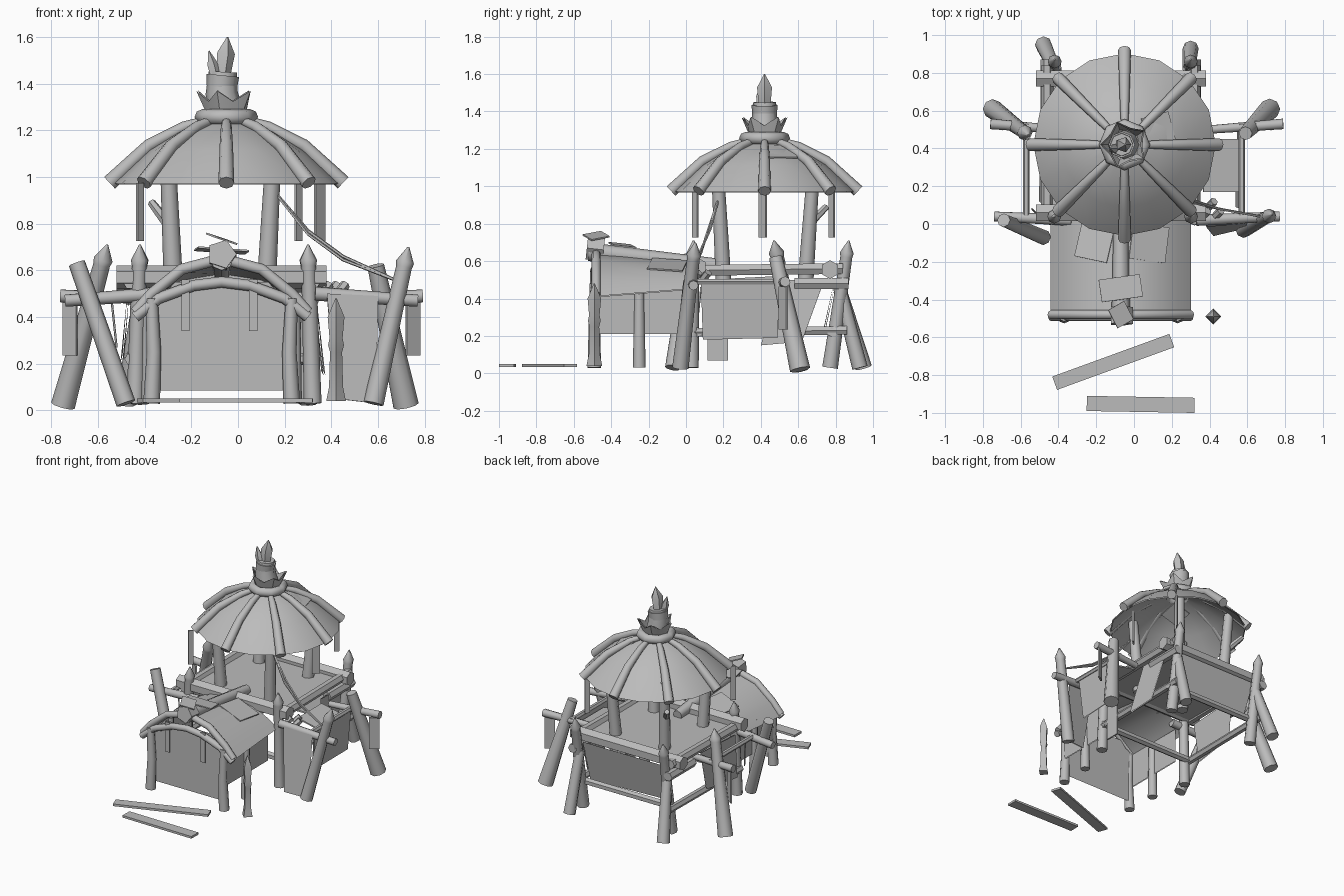
import bpy, bmesh, math
from mathutils import Vector, Matrix

if "Cube" in bpy.data.objects:
    bpy.data.objects.remove(bpy.data.objects["Cube"])

grey = bpy.data.materials.new("weathered_grey")
grey.use_nodes = True
tone = (0.5, 0.5, 0.5, 1)
grey.diffuse_color = tone
grey.node_tree.nodes["Principled BSDF"].inputs["Base Color"].default_value = tone


def finish(name, bm, smooth=False):
    bmesh.ops.recalc_face_normals(bm, faces=bm.faces)
    me = bpy.data.meshes.new(name)
    bm.to_mesh(me)
    bm.free()
    me.materials.append(grey)
    ob = bpy.data.objects.new(name, me)
    bpy.context.collection.objects.link(ob)
    if smooth:
        bpy.ops.object.select_all(action="DESELECT")
        ob.select_set(True)
        bpy.context.view_layer.objects.active = ob
        bpy.ops.object.shade_smooth_by_angle(angle=math.radians(50))
    return ob


def pole(name, pts, radii, sides=8, tip=0.0):
    """Tapered log through points, with an optional sharpened end."""
    pts = [Vector(p) for p in pts]
    if isinstance(radii, (int, float)):
        radii = [radii] * len(pts)
    elif len(radii) != len(pts):
        a, b = radii
        radii = [a + (b - a) * i / (len(pts) - 1) for i in range(len(pts))]
    radii = list(radii)
    if tip:
        d = (pts[-1] - pts[-2]).normalized()
        end, r = pts[-1], radii[-1]
        pts[-1] = end - d * tip
        pts += [end - d * tip * 0.75, end]
        radii += [r * 1.15, r * 0.12]
    bm = bmesh.new()
    rings = []
    for i, p in enumerate(pts):
        d = pts[min(i + 1, len(pts) - 1)] - pts[max(i - 1, 0)]
        q = Vector((0, 0, 1)).rotation_difference(d)
        rings.append([bm.verts.new(p + q @ Vector((math.cos(t), math.sin(t), 0)) * radii[i])
                      for t in (math.tau * k / sides for k in range(sides))])
    for a, b in zip(rings, rings[1:]):
        for k in range(sides):
            n = (k + 1) % sides
            bm.faces.new((a[k], a[n], b[n], b[k]))
    bm.faces.new(rings[0])
    bm.faces.new(rings[-1])
    return finish(name, bm, True)


def board(name, loc, size, rot=(0, 0, 0)):
    bm = bmesh.new()
    bmesh.ops.create_cube(bm, size=1)
    bmesh.ops.scale(bm, vec=size, verts=bm.verts)
    ob = finish(name, bm)
    ob.location = loc
    ob.rotation_euler = [math.radians(a) for a in rot]
    return ob


def sheet(name, rows, thick=0.008, closed=False):
    """Cloth or hide surface from rows of points."""
    bm = bmesh.new()
    grid = [[bm.verts.new(p) for p in row] for row in rows]
    n = len(grid[0])
    for a, b in zip(grid, grid[1:]):
        for k in range(n if closed else n - 1):
            bm.faces.new((a[k], a[(k + 1) % n], b[(k + 1) % n], b[k]))
    ob = finish(name, bm, True)
    mod = ob.modifiers.new("thickness", "SOLIDIFY")
    mod.thickness = thick
    mod.offset = 0
    mod.use_rim = False
    return ob


# Domed roof with eight ribs
CX, CY = -0.05, 0.42


def around(r, a, z):
    return (CX + r * math.cos(a), CY + r * math.sin(a), z)


dome = [(0.08, 1.23), (0.2, 1.19), (0.33, 1.11), (0.48, 0.97)]
sheet("dome_roof", [[around(r, math.tau * k / 16, z) for k in range(16)] for r, z in dome],
      closed=True)
rib = [(0.1, 1.24), (0.18, 1.215), (0.33, 1.135), (0.5, 0.975)]
for k in range(8):
    pole("roof_rib", [around(r, math.tau * k / 8, z) for r, z in rib], (0.018, 0.034))
board("roof_patch", (0.13, 0.5, 1.185), (0.16, 0.16, 0.008), (0, 24, 15))
board("roof_patch", (-0.13, 0.3, 1.185), (0.14, 0.14, 0.008), (20, -16, 0))

# Collar, crown and crystal finial
bm = bmesh.new()
bmesh.ops.create_circle(bm, radius=0.033, segments=8,
                        matrix=Matrix.Translation((0.103, 0, 0)) @ Matrix.Rotation(math.pi / 2, 4, "X"))
bmesh.ops.spin(bm, geom=bm.verts[:] + bm.edges[:], axis=(0, 0, 1), cent=(0, 0, 0),
               angle=math.tau, steps=8, use_duplicate=False)
bmesh.ops.remove_doubles(bm, verts=bm.verts, dist=0.001)
finish("roof_collar", bm, True).location = (CX, CY, 1.257)
sheet("crown", [[around(0.08, math.tau * k / 10, 1.27) for k in range(10)],
                [around(0.125 if k % 2 else 0.09, math.tau * k / 10, 1.37 if k % 2 else 1.325)
                 for k in range(10)]], closed=True)
pole("finial_base", [(CX, CY, 1.26), (CX - 0.02, CY, 1.36), (CX - 0.015, CY, 1.45)],
     (0.078, 0.06), 8)
pole("finial_band", [(CX - 0.02, CY, 1.385), (CX - 0.015, CY, 1.435)], (0.066, 0.07), 8)
pole("tall_crystal", [(-0.07, CY, 1.4), (-0.055, CY, 1.53), (-0.045, CY, 1.6)],
     (0.03, 0.042, 0.003), 5)
pole("small_crystal", [(-0.09, CY - 0.02, 1.4), (-0.11, CY - 0.02, 1.48), (-0.125, CY - 0.02, 1.54)],
     (0.022, 0.026, 0.003), 5)

# Columns and hanging slats below the roof
for x, dx in ((-0.275, -0.025), (0.12, 0.03)):
    for y, dy in ((0.2, -0.03), (0.64, 0.04)):
        pole("roof_column", [(x, y, 0.5), (x + dx, y + dy, 1.07)], (0.042, 0.034))
pole("column_twig", [(-0.3, 0.66, 0.8), (-0.37, 0.75, 0.89)], (0.024, 0.018), 6)
for x, y, w, t in ((-0.42, 0.05, 0.036, 45), (0.26, 0.78, 0.036, 45), (0.35, 0.41, 0.055, 45)):
    board("hanging_slat", (x, y, 0.85), (w, 0.012, 0.25), (0, 0, t))

# Platform floor and its beams
board("platform_floor", (-0.07, 0.42, 0.545), (0.78, 0.7, 0.025))
for y, z in ((0.06, 0.57), (0.77, 0.555)):
    pole("cross_beam", [(-0.52, y, z), (0.38, y, z)], 0.05, 6)
for x in (-0.46, 0.32):
    pole("side_beam", [(x, 0.02, 0.55), (x, 0.84, 0.56)], 0.033, 6)
    pole("corner_bracket", [(x, 0.58, 0.48), (x, 0.87, 0.48)], 0.034, 6)
    pole("low_side_rail", [(x, 0.02, 0.22), (x, 0.86, 0.23)], 0.026, 6)
for y in (0.06, 0.78):
    pole("low_cross_rail", [(-0.46, y, 0.22), (0.34, y, 0.22)], 0.026, 6)

# Sharpened stakes around the platform
for s in (1, -1):
    c = CX - 0.01
    pole("back_stake", [(c + s * 0.36, 0.77, 0.03), (c + s * 0.36, 0.87, 0.71)], (0.042, 0.032), tip=0.09)
    pole("front_stake", [(c + s * 0.38, 0.03, 0.03), (c + s * 0.36, 0.04, 0.71)], (0.038, 0.032), tip=0.09)
pole("back_right_brace", [(-0.48, 0.95, 0.03), (-0.42, 0.82, 0.46)], (0.045, 0.034))
pole("back_left_brace", [(0.3, 0.93, 0.03), (0.29, 0.82, 0.46)], (0.042, 0.034))
pole("left_front_stake", [(0.58, -0.03, 0.03), (0.73, 0.05, 0.7)], (0.044, 0.034), tip=0.09)
pole("left_back_stake", [(0.72, 0.61, 0.02), (0.59, 0.48, 0.62)], (0.055, 0.036))
pole("right_back_stake", [(-0.75, 0.61, 0.02), (-0.56, 0.47, 0.71)], (0.052, 0.036), tip=0.09)
pole("right_front_stake", [(-0.48, -0.07, 0.03), (-0.69, 0.02, 0.63)], (0.042, 0.036))

# Side rails with cloths and small boards
for s, out in ((1, 0.03), (-1, 0)):
    pole("back_side_rail", [(s * 0.4, 0.5, 0.48), (s * 0.76 + out, 0.53, 0.49)], (0.022, 0.028))
    pole("front_side_rail", [(s * 0.33, 0.02, 0.5), (s * 0.74 + out, 0.04, 0.47)], (0.03, 0.026))
    pole("outer_rail", [(s * 0.57, 0.03, 0.49), (s * 0.57, 0.53, 0.49)], 0.018, 6)
    board("rail_board", (s * 0.72 + out, 0.52, 0.35), (0.07, 0.012, 0.23), (0, 0, s * 35))
for k in range(3):
    pole("rope_knot", [(0.36 + k * 0.035, 0.04 + k % 2 * 0.05, 0.5),
                       (0.39 + k * 0.035, 0.07 + k % 2 * 0.05, 0.54)], 0.022, 6)
sheet("front_side_cloth", [[(0.38, -0.01, 0.5), (0.6, 0.01, 0.49)],
                           [(0.42, -0.06, 0.05), (0.59, -0.02, 0.03)]])
sheet("left_side_cloth", [[(0.57, 0.08, 0.48), (0.57, 0.5, 0.49)], [(0.54, 0.09, 0.18), (0.55, 0.49, 0.19)]])
board("sloped_hide", (0.46, 0.31, 0.47), (0.19, 0.28, 0.01), (0, 12, 0))
sheet("back_cloth", [[(-0.42, 0.8, 0.51), (0.28, 0.8, 0.51)], [(-0.38, 0.74, 0.24), (0.26, 0.74, 0.22)]])
sheet("right_side_cloth", [[(-0.47, 0.1, 0.5), (-0.47, 0.5, 0.52)], [(-0.5, 0.12, 0.2), (-0.49, 0.46, 0.24)]])
sheet("inner_cloth", [[(0.33, 0.5, 0.5), (0.33, 0.74, 0.5)], [(0.37, 0.4, 0.15), (0.36, 0.62, 0.17)]])
board("small_wall_board", (0.34, 0.17, 0.2), (0.012, 0.11, 0.26))
pole("loose_rope", [(-0.54, 0.08, 0.46), (-0.52, 0.06, 0.27)], 0.005, 5)
for d in (0, 0.015):
    pole("roof_rope", [(0.17, 0.17, 0.92), (0.3, 0.13 - d, 0.77 - d), (0.45, 0.08, 0.66 - d),
                       (0.67, 0.04, 0.56)], 0.007, 5)

# Arched porch
PX = -0.07
arc = [(-0.37, 0.41), (-0.3, 0.49), (-0.17, 0.595), (0, 0.64), (0.17, 0.595), (0.3, 0.49), (0.37, 0.41)]
sheet("porch_roof", [[(PX + x, y, z if y < -0.4 else 0.45 + (z - 0.41) * 0.6) for x, z in arc]
                     for y in (-0.47, 0.03)])
pole("outer_arch", [(PX + x, -0.48, z + 0.01) for x, z in arc], 0.024)
low = [(-0.37, 0.4), (-0.27, 0.48), (-0.12, 0.535), (0, 0.55), (0.12, 0.535), (0.27, 0.48), (0.37, 0.4)]
pole("inner_arch", [(PX + x, -0.49, z) for x, z in low], 0.024)
pole("ridge_pole", [(PX, -0.52, 0.65), (PX, 0.2, 0.575)], (0.05, 0.035))
pole("ridge_cap", [(PX, -0.53, 0.67), (PX, -0.44, 0.66)], 0.064, 5)
for s in (1, -1):
    pole("porch_post", [(PX + s * 0.3, -0.49, 0.03), (PX + s * 0.29, -0.49, 0.25),
                        (PX + s * 0.3, -0.49, 0.48)], (0.036, 0.026))
    pole("porch_side_post", [(PX + s * 0.31, -0.25, 0.03), (PX + s * 0.31, -0.25, 0.46)], (0.034, 0.026))
    sheet("porch_side_cloth", [[(PX + s * 0.31, y, z) for y in (-0.48, 0)] for z in (0.47, 0.21)])
    board("door_strip", (PX + s * 0.145 - 0.01, -0.5, 0.45), (0.035, 0.008, 0.22))
sheet("door_curtain", [[(PX + s * w, -0.47, z) for s in (-1, 1)]
                       for w, z in ((0.2, 0.55), (0.28, 0.46), (0.27, 0.25), (0.28, 0.085))])
board("loose_shingle", (-0.07, -0.34, 0.685), (0.22, 0.12, 0.008), (-6, 4, 8))
board("loose_shingle", (-0.07, -0.48, 0.735), (0.1, 0.11, 0.008), (10, 16, 30))
board("roof_shingle", (-0.21, -0.1, 0.58), (0.18, 0.18, 0.008), (-4, -14, -12))
board("roof_shingle", (0.08, -0.1, 0.58), (0.2, 0.19, 0.008), (-4, 16, -8))

# Lone carved post and fallen planks
pole("lone_post", [(0.42, -0.49, z) for z in (0.04, 0.1, 0.25, 0.28, 0.31, 0.4, 0.48)],
     (0.042, 0.03, 0.026, 0.034, 0.028, 0.036, 0.003), 4)
board("fallen_plank", (-0.11, -0.73, 0.043), (0.66, 0.075, 0.016), (0, 0, 20))
board("fallen_plank", (0.035, -0.955, 0.043), (0.57, 0.08, 0.016), (0, 0, -1))
